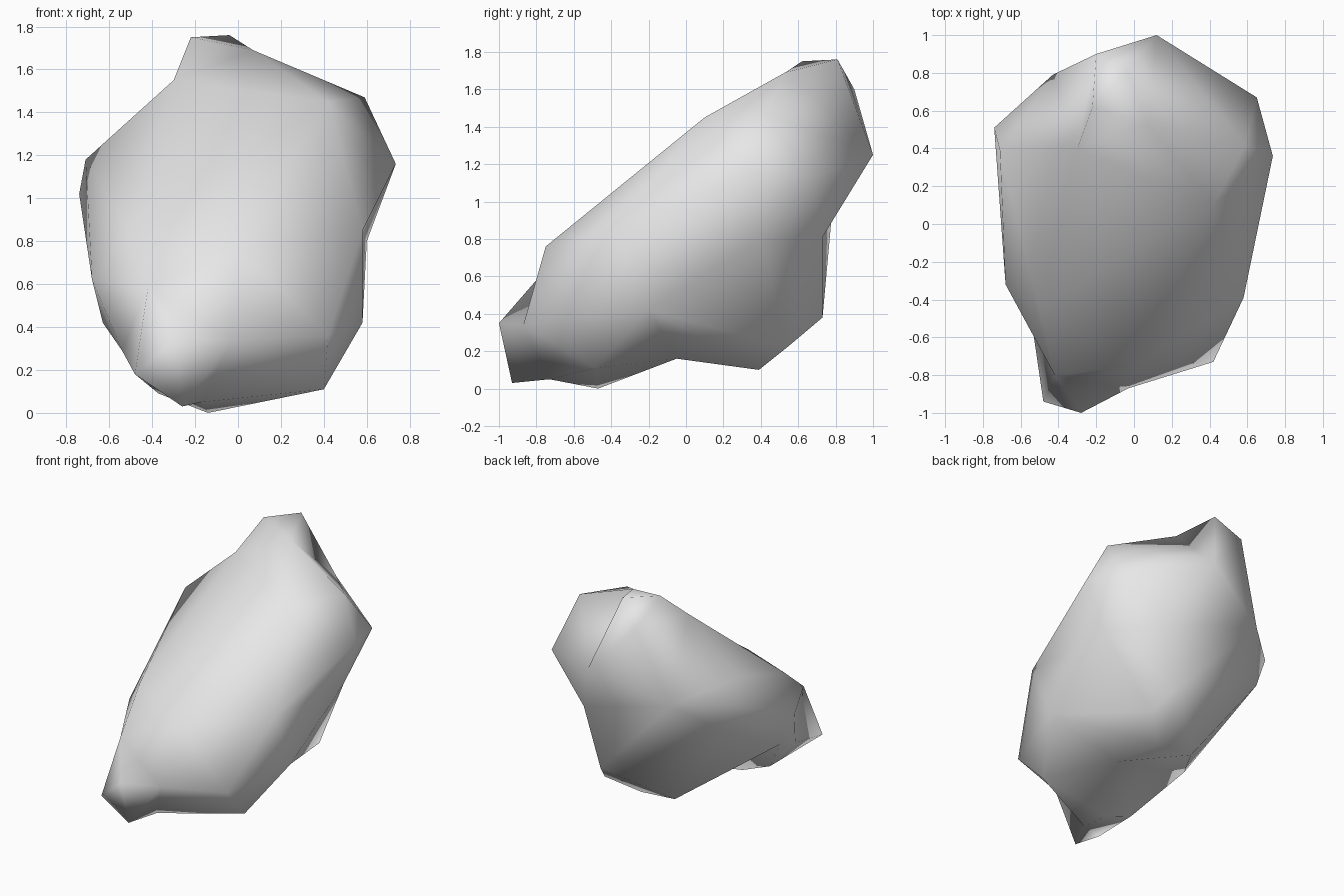
import bpy, bmesh
from mathutils import Vector

if "Cube" in bpy.data.objects:
    bpy.data.objects.remove(bpy.data.objects["Cube"])

# Corner points of the boulder, grouped by region
CORNERS = [
    # peak and back tip
    (.12, 1, 1.25), (-.04, .81, 1.76), (-.22, .62, 1.75), (-.2, .9, 1.6), (-.3, .4, 1.55),
    (.07, .53, 1.69),
    # sloping top face and right shoulder
    (.42, .1, 1.45), (.59, .42, 1.47), (.65, .67, 1.13), (.735, .36, 1.16), (.58, -.39, .85),
    (.58, -.2, .42), (.42, -.73, .36), (.6, .4, .8),
    # underside
    (.4, -.49, .11), (.1, .39, .1), (-.18, .39, .12), (.3, .54, .22), (.1, -.05, .16),
    (-.37, -.47, .09), (-.14, -.47, 0), (-.17, -.73, .05),
    # back
    (.34, .73, .81), (.2, .73, .38), (-.43, .79, 1.04),
    # left side
    (-.74, .51, 1.02), (-.71, .39, 1.18), (-.67, .5, .8), (-.68, -.32, .62),
    (-.63, -.22, .42), (-.54, -.53, .29), (-.5, -.45, .84),
    # front toe
    (-.26, -.93, .03), (-.48, -.94, .18), (-.28, -1, .35), (-.42, -.8, .58),
    (0, -.75, .76), (-.03, -.87, .34),
]
CENTRE = Vector((0, 0, .78))
AXES = [(Vector((1, 0, 0)), .7), (Vector((0, .8, .6)), 1.15), (Vector((0, -.6, .8)), .6)]


def rounded(p):
    """Push a point onto a sphere so hollows survive the hull."""
    return Vector([(Vector(p) - CENTRE).dot(a) / s for a, s in AXES]).normalized()


# Hull the rounded points, then move them back to their true places
bm = bmesh.new()
verts = [bm.verts.new(rounded(p)) for p in CORNERS]
bmesh.ops.convex_hull(bm, input=verts)
for v, p in zip(verts, CORNERS):
    v.co = p
bmesh.ops.delete(bm, geom=[v for v in bm.verts if not v.link_faces], context='VERTS')
bmesh.ops.recalc_face_normals(bm, faces=bm.faces[:])
# Turn edges so that the facets flow smoothly
bmesh.ops.beautify_fill(bm, faces=bm.faces[:], edges=bm.edges[:], method='ANGLE')
bmesh.ops.recalc_face_normals(bm, faces=bm.faces[:])
for f in bm.faces:
    f.smooth = True

mesh = bpy.data.meshes.new("boulder")
bm.to_mesh(mesh)
bm.free()

# Stone grey
stone = bpy.data.materials.new("stone grey")
stone.diffuse_color = (.8, .8, .8, 1)
stone.use_nodes = True
stone.node_tree.nodes["Principled BSDF"].inputs["Base Color"].default_value = stone.diffuse_color
mesh.materials.append(stone)
boulder = bpy.data.objects.new("boulder", mesh)
bpy.context.collection.objects.link(boulder)
